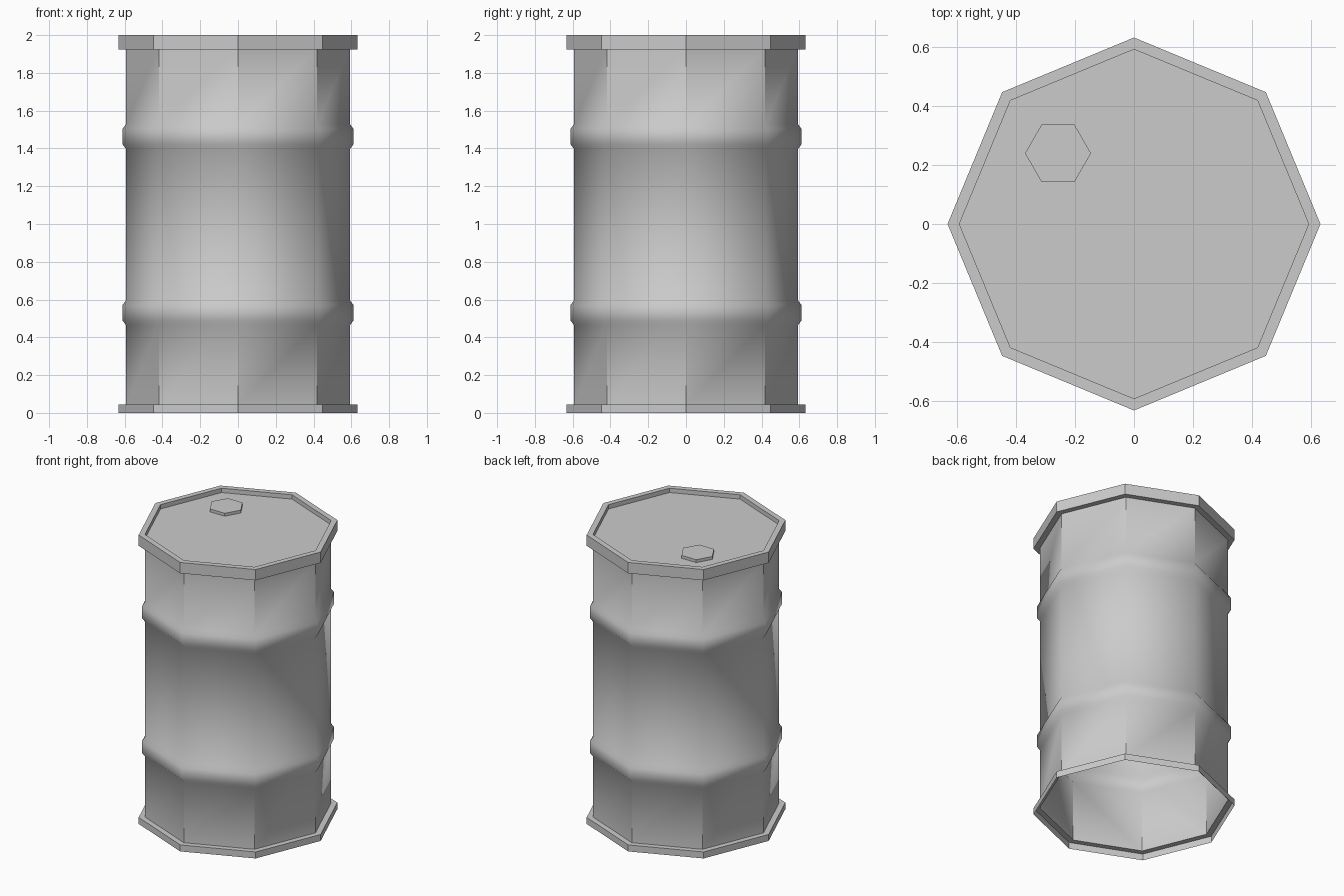
import bpy, bmesh, math

if "Cube" in bpy.data.objects:
    bpy.data.objects.remove(bpy.data.objects["Cube"])


def lathe(name, profile, sides, center=(0, 0), cap_top=True):
    """Revolve an (r, z) profile into a faceted shell, closing the last ring."""
    bm = bmesh.new()
    rings = []
    for r, z in profile:
        rings.append([bm.verts.new((center[0] + r * math.cos(2 * math.pi * i / sides),
                                    center[1] + r * math.sin(2 * math.pi * i / sides), z))
                      for i in range(sides)])
    for low, high in zip(rings, rings[1:]):
        for i in range(sides):
            j = (i + 1) % sides
            bm.faces.new((low[i], low[j], high[j], high[i]))
    if cap_top:
        bm.faces.new(rings[-1])
    mesh = bpy.data.meshes.new(name)
    bm.to_mesh(mesh)
    bm.free()
    obj = bpy.data.objects.new(name, mesh)
    bpy.context.collection.objects.link(obj)
    bpy.ops.object.select_all(action='DESELECT')
    obj.select_set(True)
    bpy.context.view_layer.objects.active = obj
    bpy.ops.object.shade_smooth_by_angle(angle=math.radians(40))
    return obj


BODY, RIB, RIM = 0.593, 0.612, 0.633
LID_Z = 1.97


def rib(z):
    return [(BODY, z - 0.066), (RIB, z - 0.04), (RIB, z + 0.04), (BODY, z + 0.066)]


# Open-bottomed drum: lower flange, wall with two ribs, upper rim, recessed lid
profile = [(RIM, 0), (RIM, 0.045), (BODY, 0.045)]
profile += rib(0.53) + rib(1.463)
profile += [(BODY, 1.925), (RIM, 1.925), (RIM, 2.0), (BODY, 2.0), (BODY, LID_Z)]
lathe("drum_body", profile, 8)

# Hexagonal filler cap on the lid
lathe("filler_cap", [(0.112, LID_Z), (0.112, LID_Z + 0.02)], 6, center=(-0.258, 0.24))
